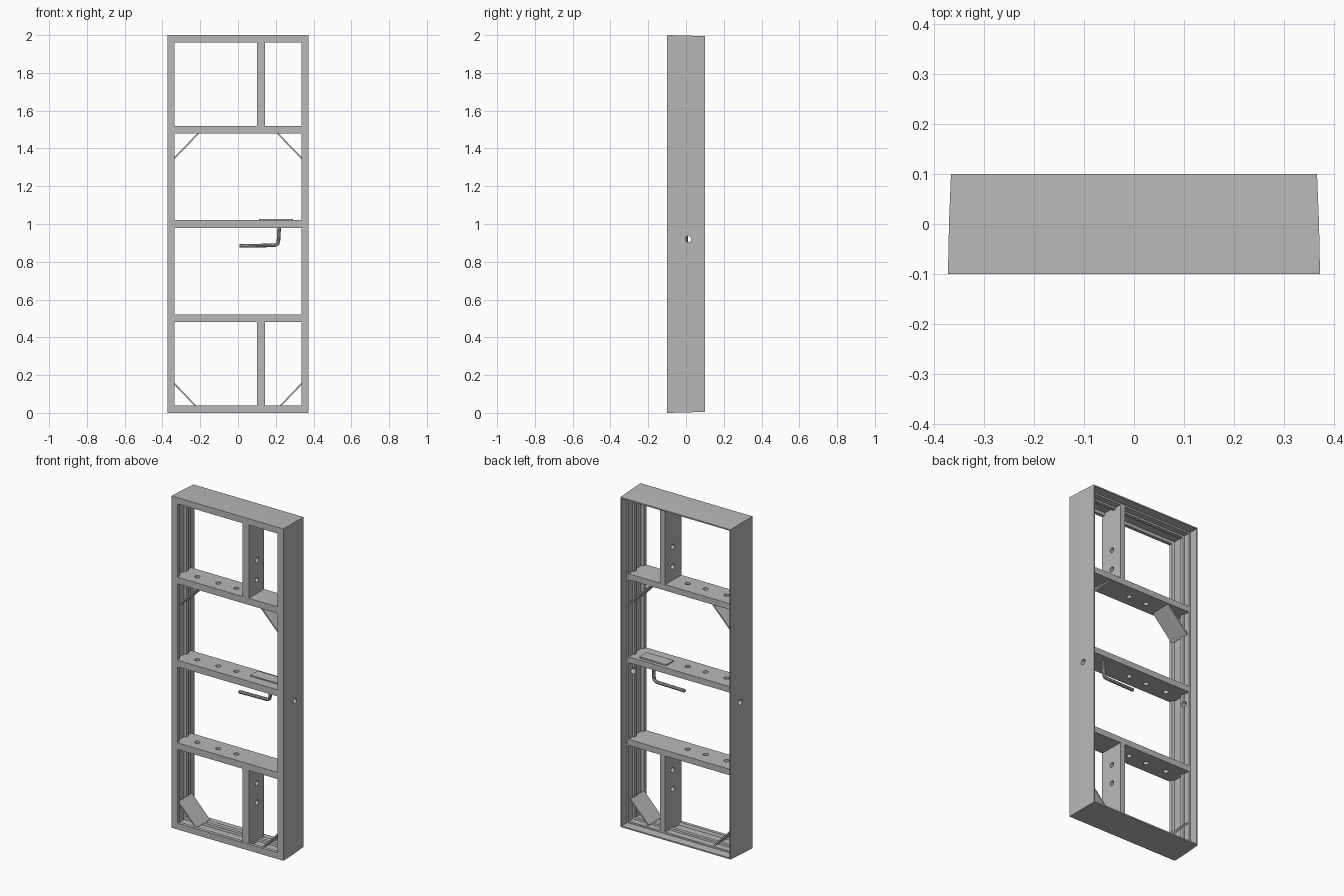
import bpy, bmesh, math
from mathutils import Matrix, Vector

if "Cube" in bpy.data.objects:
    bpy.data.objects.remove(bpy.data.objects["Cube"], do_unlink=True)

# One grey paint for everything
grey = bpy.data.materials.new("plain grey")
grey.use_nodes = True
colour = (0.48, 0.48, 0.48, 1)
grey.diffuse_color = colour
grey.node_tree.nodes["Principled BSDF"].inputs["Base Color"].default_value = colour

FRONT, REAR = -0.1, 0.05
HALF_W, HEIGHT = 0.373, 2.0


def finish(name, bm):
    bmesh.ops.recalc_face_normals(bm, faces=bm.faces)
    mesh = bpy.data.meshes.new(name)
    bm.to_mesh(mesh)
    bm.free()
    mesh.materials.append(grey)
    obj = bpy.data.objects.new(name, mesh)
    bpy.context.collection.objects.link(obj)
    return obj


def box(name, x, y, z, draft=0.0, along="z"):
    """Box between the given limits, thinner toward the rear by draft."""
    bm = bmesh.new()
    bmesh.ops.create_cube(bm, size=1)
    for v in bm.verts:
        rear = v.co.y > 0
        sx, sz = math.copysign(1, v.co.x), math.copysign(1, v.co.z)
        v.co = Vector((x[v.co.x > 0], y[rear], z[v.co.z > 0]))
        if rear and along == "x":
            v.co.x -= sx * draft
        elif rear:
            v.co.z -= sz * draft
    return finish(name, bm)


def drill(obj, centres, axis, radius=0.015, length=0.12):
    """Cut round holes through a part along an axis."""
    bm = bmesh.new()
    turn = Matrix.Rotation(math.pi / 2, 4, "Y") if axis == "x" else Matrix()
    for c in centres:
        bmesh.ops.create_cone(bm, cap_ends=True, segments=20, radius1=radius,
                              radius2=radius, depth=length,
                              matrix=Matrix.Translation(c) @ turn)
    cutter = finish("hole_cutter", bm)
    cutter.hide_render = True
    mod = obj.modifiers.new("holes", "BOOLEAN")
    mod.operation, mod.solver, mod.object = "DIFFERENCE", "EXACT", cutter
    bpy.context.view_layer.objects.active = obj
    bpy.ops.object.modifier_apply(modifier=mod.name)
    bpy.data.objects.remove(cutter, do_unlink=True)


# Outer frame: one stepped section (inset, depth) swept round a rectangle
section = [(0, -0.1), (0.002, 0), (0.006, 0.1), (0.014, 0.1), (0.016, 0.05),
           (0.026, 0.05), (0.026, 0.012), (0.036, 0.01), (0.036, -0.01),
           (0.022, -0.012), (0.022, -0.075), (0.038, -0.08), (0.038, -0.1)]
bm = bmesh.new()
rings = []
for inset, y in section:
    w = HALF_W - inset
    rings.append([bm.verts.new((x, y, z)) for x, z in
                  ((-w, inset), (w, inset), (w, HEIGHT - inset), (-w, HEIGHT - inset))])
for a, b in zip(rings, rings[1:] + rings[:1]):
    for i in range(4):
        j = (i + 1) % 4
        bm.faces.new((a[i], a[j], b[j], b[i]))
frame = finish("outer_frame", bm)
drill(frame, [(s * HALF_W, 0.012, 0.92) for s in (-1, 1)], "x", 0.016)

# Cross bars with three bolt holes each
for name, z in (("lower_bar", 0.502), ("middle_bar", 1.0), ("upper_bar", 1.5)):
    bar = box(name, (-0.355, 0.355), (FRONT + 0.0005, REAR), (z - 0.02, z + 0.02), 0.002)
    drill(bar, [(x, -0.03, z) for x in (-0.25, -0.11, 0.01)], "z")

# Short uprights with two holes each
for name, z, holes in (("lower_upright", (0.02, 0.49), (0.26, 0.375)),
                       ("upper_upright", (1.51, 1.98), (1.6, 1.72))):
    post = box(name, (0.1, 0.142), (FRONT + 0.001, REAR), z, 0.004, "x")
    drill(post, [(0.12, -0.02, h) for h in holes], "x")


# Diagonal corner plates
def gusset(name, side, wall_z, bar_z, bar_x):
    a = Vector((side * 0.342, 0, wall_z))
    b = Vector((side * bar_x, 0, bar_z))
    d = (b - a).normalized()
    n = Vector((-d.z, 0, d.x)) * 0.004
    bm = bmesh.new()
    loops = [[bm.verts.new(p + Vector((0, y, 0))) for p in (a - n, b - n, b + n, a + n)]
             for y in (-0.085, 0.045)]
    bm.faces.new(loops[0])
    bm.faces.new(loops[1])
    for i in range(4):
        j = (i + 1) % 4
        bm.faces.new((loops[0][i], loops[0][j], loops[1][j], loops[1][i]))
    finish(name, bm)


for side, label in ((1, "left"), (-1, "right")):
    gusset("lower_gusset_" + label, side, 0.16, 0.032, 0.22)
    gusset("upper_gusset_" + label, side, 1.343, 1.487, 0.203)

# Bent handle rod hanging under the middle bar
curve = bpy.data.curves.new("handle_path", "CURVE")
curve.dimensions = "3D"
curve.bevel_depth, curve.bevel_resolution = 0.01, 3
curve.use_fill_caps = True
path = [(0.219, 0, 1.0), (0.214, 0, 0.91), (0.21, 0, 0.896), (0.2, 0, 0.889),
        (0.185, 0, 0.887), (0.008, 0, 0.884)]
spline = curve.splines.new("POLY")
spline.points.add(len(path) - 1)
for point, co in zip(spline.points, path):
    point.co = (*co, 1)
handle = bpy.data.objects.new("handle_rod", curve)
bpy.context.collection.objects.link(handle)
curve.materials.append(grey)
bpy.ops.object.select_all(action="DESELECT")
handle.select_set(True)
bpy.context.view_layer.objects.active = handle
bpy.ops.object.convert(target="MESH")
bpy.ops.object.shade_smooth_by_angle()

# Thin mounting plate above the handle
box("handle_plate", (0.11, 0.29), (-0.04, 0.03), (1.015, 1.026))
